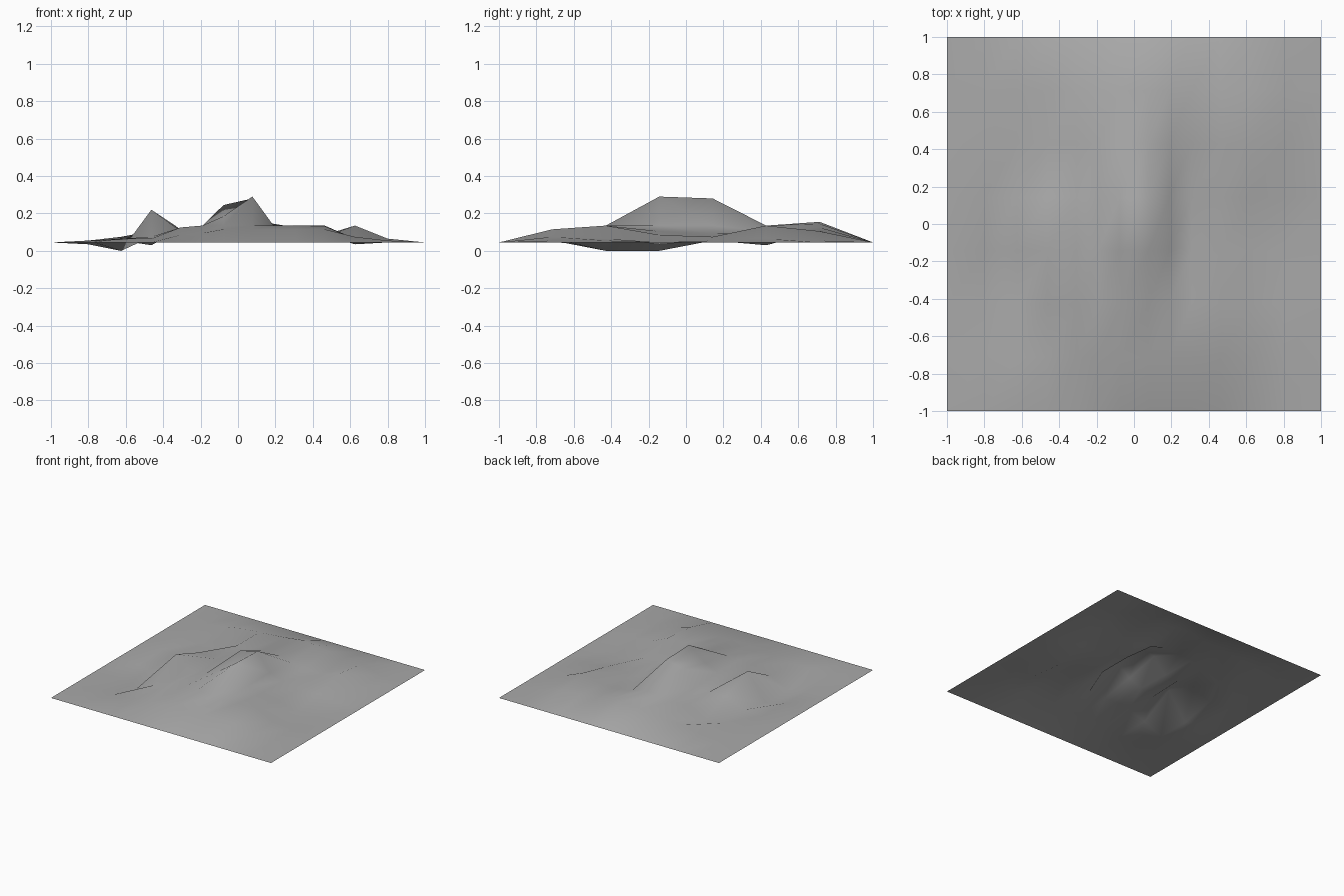
import bpy
import bmesh

cube = bpy.data.objects.get("Cube")
if cube:
    bpy.data.objects.remove(cube, do_unlink=True)

BASE = 0.045      # height of the flat border
STEP = 0.01       # height of one unit in the rows below

# Column positions, mirrored about the middle, closer together in the centre
half = [0.077, 0.19, 0.307, 0.463, 0.625, 0.8, 1]
columns = [-x for x in reversed(half)] + half

# Height of the land above the border, row by row from front to back
heights = [
    [1, 2, 2, 4, 5, 7, 7, 7, 7, 7, 3, 1],
    [-1, -4.5, 3, 8, 9, 9, 9, 9, 9, 9, 2, 1],
    [0, -4.5, 17.5, 6, 9, 14, 24.5, 9, 6, 4, -1, 0],
    [1, 1, 8, 7, 8, 20, 23.5, 9, 5, 3, 3, 1],
    [1, 1, -1.5, 7, 7, 9, 9, 6, 4, 4, 9, 2],
    [1, 3, 6, 7, 8, 9, 11, 10, 8, 6, 6, 1],
]
row_count = len(heights) + 2


def land_height(row, column):
    """Height of a grid point; the border stays flat."""
    on_border = row in (0, row_count - 1) or column in (0, len(columns) - 1)
    if on_border:
        return BASE
    return BASE + STEP * heights[row - 1][column - 1]


def make_material(name, color):
    material = bpy.data.materials.new(name)
    material.use_nodes = True
    material.diffuse_color = color
    shader = next(n for n in material.node_tree.nodes if n.type == "BSDF_PRINCIPLED")
    shader.inputs["Base Color"].default_value = color
    return material


# Terrain sheet: one grid of points joined by four-sided faces
bm = bmesh.new()
grid = []
for row in range(row_count):
    y = -1 + 2 * row / (row_count - 1)
    grid.append([bm.verts.new((x, y, land_height(row, column)))
                 for column, x in enumerate(columns)])

for front, back in zip(grid, grid[1:]):
    for i in range(len(columns) - 1):
        face = bm.faces.new((front[i], front[i + 1], back[i + 1], back[i]))
        face.smooth = True

mesh = bpy.data.meshes.new("terrain")
bm.to_mesh(mesh)
bm.free()

terrain = bpy.data.objects.new("terrain", mesh)
bpy.context.collection.objects.link(terrain)
mesh.materials.append(make_material("stone grey", (0.4, 0.4, 0.4, 1)))
